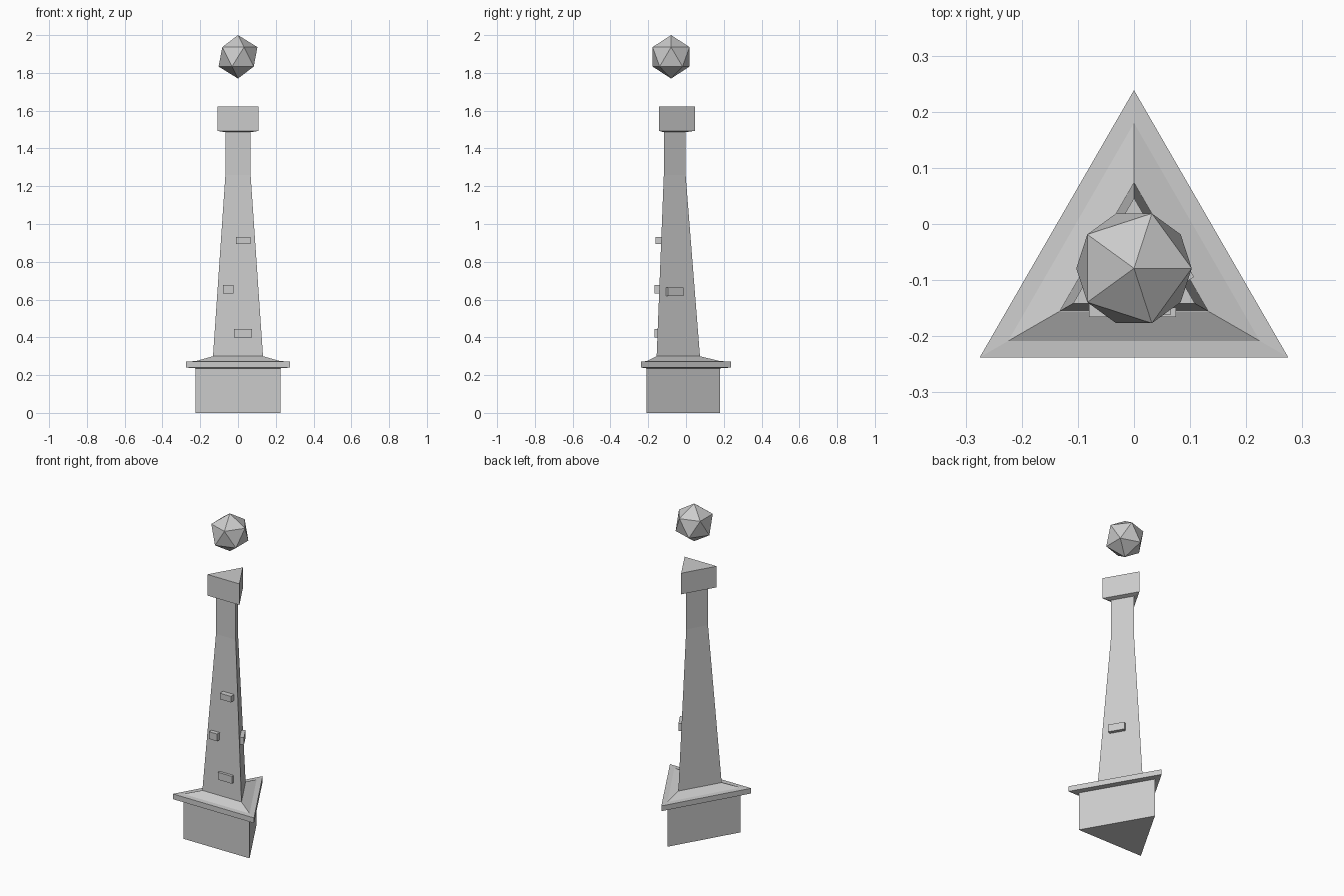
import bpy, bmesh, math
from mathutils import Matrix

if "Cube" in bpy.data.objects:
    bpy.data.objects.remove(bpy.data.objects["Cube"])

CY = -0.079  # triangle centre, so the overall footprint is centred on y = 0


def tri_loft(name, rings):
    """Stack of triangular sections, each (circumradius, z), one corner to +y."""
    bm = bmesh.new()
    loops = []
    for r, z in rings:
        angles = [math.radians(90 + 120 * i) for i in range(3)]
        loops.append([bm.verts.new((r * math.cos(a), CY + r * math.sin(a), z)) for a in angles])
    for lo, hi in zip(loops, loops[1:]):
        for i in range(3):
            j = (i + 1) % 3
            bm.faces.new((lo[i], lo[j], hi[j], hi[i]))
    bm.faces.new(loops[0][::-1])
    bm.faces.new(loops[-1])
    return finish(name, bm)


def finish(name, bm):
    bmesh.ops.recalc_face_normals(bm, faces=bm.faces)
    mesh = bpy.data.meshes.new(name)
    bm.to_mesh(mesh)
    bm.free()
    obj = bpy.data.objects.new(name, mesh)
    bpy.context.collection.objects.link(obj)
    return obj


def brick(name, t0, t1, z0, z1, outer, inner, turn=0):
    """Block on the front face, turned about the tower axis to another side."""
    bm = bmesh.new()
    bmesh.ops.create_cube(bm, size=1)
    size = Matrix.Diagonal((t1 - t0, outer - inner, z1 - z0, 1))
    place = Matrix.Translation(((t0 + t1) / 2, -(outer + inner) / 2, (z0 + z1) / 2))
    spin = Matrix.Rotation(math.radians(turn), 4, 'Z')
    bm.transform(Matrix.Translation((0, CY, 0)) @ spin @ place @ size)
    return finish(name, bm)


# Plinth, ledge with sloped top, tapered shaft and capital
tri_loft("plinth", [(0.259, 0), (0.259, 0.24)])
tri_loft("ledge", [(0.259, 0.236), (0.3175, 0.24), (0.3175, 0.272), (0.259, 0.274), (0.153, 0.3)])
tri_loft("shaft", [(0.153, 0.298), (0.077, 1.26), (0.077, 1.49)])
tri_loft("capital", [(0.077, 1.486), (0.1255, 1.493), (0.1255, 1.622)])

# Protruding bricks: three on the front, one on the right side
brick("brick_low", -0.02, 0.075, 0.40, 0.445, 0.087, 0.05)
brick("brick_middle", -0.08, -0.025, 0.633, 0.677, 0.087, 0.05)
brick("brick_high", -0.01, 0.065, 0.893, 0.93, 0.083, 0.045)
brick("brick_side", -0.067, 0.028, 0.62, 0.665, 0.085, 0.05, 120)

# Floating faceted orb
bpy.ops.mesh.primitive_ico_sphere_add(subdivisions=1, radius=0.115, location=(0, CY, 1.885))
bpy.context.object.name = "floating_orb"
